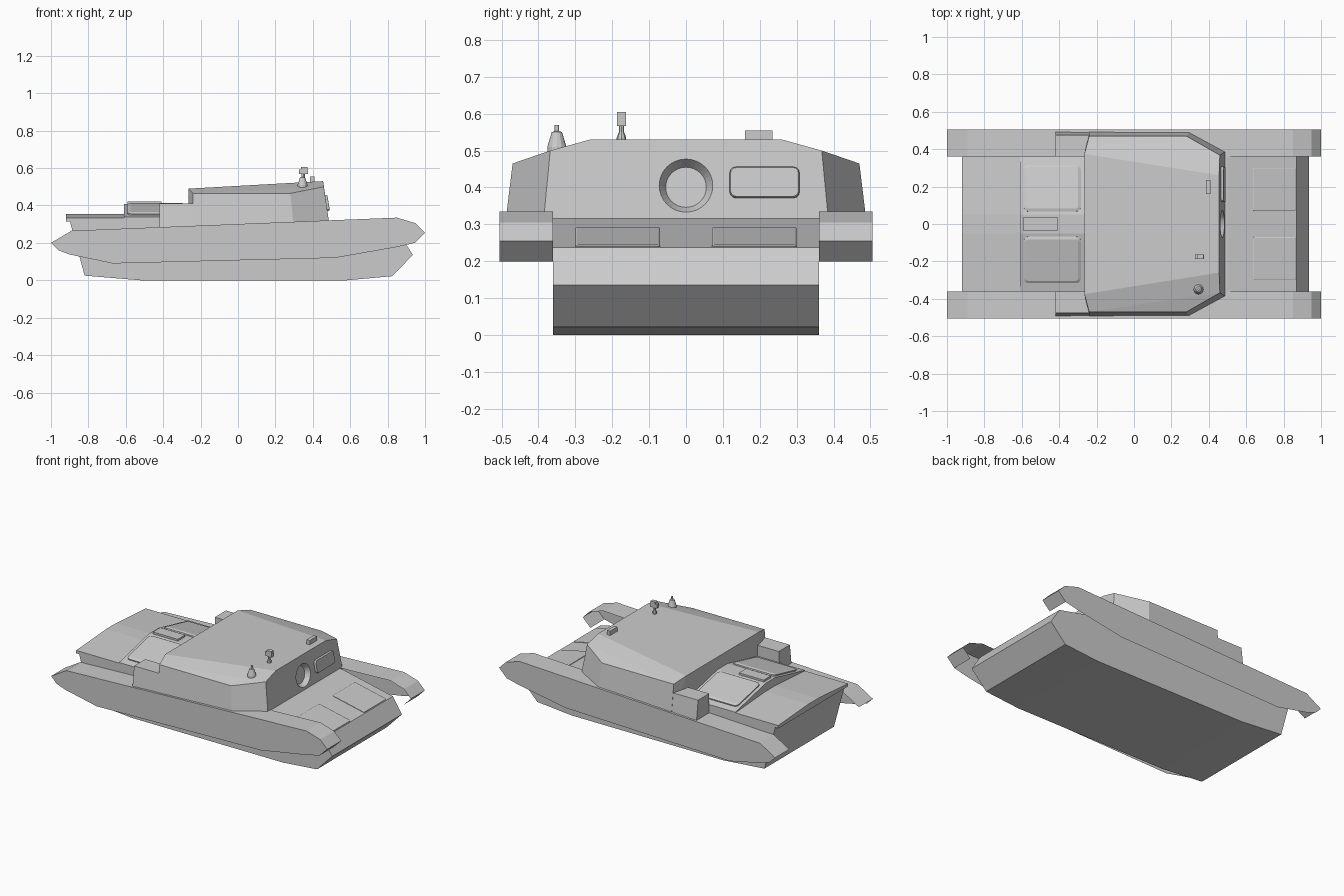
import bpy, bmesh, math
from mathutils import Matrix, Vector

if "Cube" in bpy.data.objects:
    bpy.data.objects.remove(bpy.data.objects["Cube"])


def finish(bm, name, recalc=True):
    if recalc:
        bmesh.ops.recalc_face_normals(bm, faces=bm.faces[:])
    me = bpy.data.meshes.new(name)
    bm.to_mesh(me)
    bm.free()
    ob = bpy.data.objects.new(name, me)
    bpy.context.collection.objects.link(ob)
    return ob


def mirror_y(pts):
    return pts + [(x, -y, z) for x, y, z in pts]


def convex(name, pts):
    bm = bmesh.new()
    for p in pts:
        bm.verts.new(p)
    bmesh.ops.convex_hull(bm, input=bm.verts[:])
    bmesh.ops.dissolve_limit(bm, angle_limit=0.02, verts=bm.verts[:], edges=bm.edges[:])
    return finish(bm, name)


def prism(name, section, direction):
    """Closed solid: a 3D outline swept along direction."""
    bm = bmesh.new()
    f = bm.faces.new([bm.verts.new(p) for p in section])
    ext = bmesh.ops.extrude_face_region(bm, geom=[f], use_keep_orig=True)
    bmesh.ops.translate(bm, vec=direction,
                        verts=[v for v in ext['geom'] if isinstance(v, bmesh.types.BMVert)])
    return finish(bm, name)


def plate(name, sx, sy, h, r, inset, mat):
    """Rounded plate with sloping rim, standing on its local z = 0."""
    bm = bmesh.new()
    rings = []
    for z, d in ((0, 0), (h * .6, 0), (h, inset)):
        ring = []
        for k, (cx, cy) in enumerate(((1, 1), (-1, 1), (-1, -1), (1, -1))):
            for i in range(4):
                a = math.pi / 2 * (k + i / 3)
                ring.append(bm.verts.new((cx * (sx / 2 - r) + (r - d) * math.cos(a),
                                          cy * (sy / 2 - r) + (r - d) * math.sin(a), z)))
        rings.append(ring)
    for lo, hi in zip(rings, rings[1:]):
        for i in range(16):
            j = (i + 1) % 16
            bm.faces.new((lo[i], lo[j], hi[j], hi[i]))
    bm.faces.new(rings[0])
    bm.faces.new(rings[-1])
    bm.transform(mat)
    return finish(bm, name)


def box(name, x0, x1, y0, y1, z0, z1):
    return convex(name, [(x, y, z) for x in (x0, x1) for y in (y0, y1) for z in (z0, z1)])


def lathe(name, profile, x, y, n=12):
    bm = bmesh.new()
    rings = [[bm.verts.new((x + r * math.cos(2 * math.pi * i / n),
                            y + r * math.sin(2 * math.pi * i / n), z)) for i in range(n)]
             for r, z in profile]
    for lo, hi in zip(rings, rings[1:]):
        for i in range(n):
            bm.faces.new((lo[i], lo[(i + 1) % n], hi[(i + 1) % n], hi[i]))
    bm.faces.new(rings[0])
    bm.faces.new(rings[-1])
    return finish(bm, name)


# hull tub between the track guards
hull = [(-.82, .025), (-.52, 0), (.58, 0), (.825, .022), (.935, .136),
        (.87, .237), (.5, .317), (-.60, .32), (-.90, .32)]
prism('hull', [(x, -.36, z) for x, z in hull], (0, .72, 0))

# crowned rear deck and gabled engine deck
prism('rear_deck', [(-.92, y, z) for y, z in
      ((-.36, .315), (.36, .315), (.36, .334), (.05, .355), (-.05, .355), (-.36, .334))],
      (.33, 0, 0))
prism('engine_deck', [(-.61, y, z) for y, z in
      ((-.36, .31), (.36, .31), (.36, .338), (.05, .408), (-.05, .408), (-.36, .338))],
      (.37, 0, 0))

# track guards: folded top sheet with an outer skirt
guard = [(.945, .2), (1, .255), (.95, .305), (.85, .335), (-.89, .265), (-1, .2)]
skirt = [(-.96, .16), (-.9, .138), (-.67, .09), (.52, .12), (.85, .178)]
for s, side in ((1, 'left'), (-1, 'right')):
    bm = bmesh.new()
    outer = [bm.verts.new((x, s * .505, z)) for x, z in guard]
    inner = [bm.verts.new((x, s * .36, z)) for x, z in guard]
    for i in range(len(guard) - 1):
        bm.faces.new((outer[i], outer[i + 1], inner[i + 1], inner[i]))
    bm.faces.new(outer + [bm.verts.new((x, s * .505, z)) for x, z in skirt])
    bm.normal_update()
    if bm.faces[:][-1].normal.y * s < 0:
        bmesh.ops.reverse_faces(bm, faces=bm.faces[:])
    finish(bm, side + '_track_guard', recalc=False)

    # stowage box beside the engine deck
    convex(side + '_side_box', [(x, s * y, z) for x in (-.42, -.2)
           for y, z in ((.36, .26), (.36, .41), (.475, .41), (.494, .26))])

    # engine hatch pad lying on the gable slope
    tilt = math.atan2(.07, .31)
    plate(side + '_engine_hatch', .305, .255, .016, .025, .014,
          Matrix.Translation((-.437, s * .19, .374)) @ Matrix.Rotation(-s * tilt, 4, 'X'))

    # panel on the sloping nose
    plate(side + '_nose_panel', .235, .23, .006, .008, .004,
          Matrix.Translation((.75, s * .185, .263)) @ Matrix.Rotation(.213, 4, 'Y'))

box('engine_deck_ridge_box', -.59, -.41, -.038, .038, .38, .42)

# turret house
turret = convex('turret', mirror_y([
    (-.265, .385, .26), (-.24, .495, .26), (.3, .495, .26), (.494, .391, .26),
    (-.265, .375, .49), (-.24, .47, .465), (.28, .47, .465), (.459, .368, .5),
    (.29, .26, .521), (.455, .26, .53)]))

# round recess in the turret front
face_rot = Matrix.Rotation(math.radians(81.5), 4, 'Y')
bm = bmesh.new()
bmesh.ops.create_cone(bm, cap_ends=True, segments=32, radius1=.055, radius2=.091, depth=.06,
                      matrix=Matrix.Translation((.4735, 0, .405)) @ face_rot)
cutter = finish(bm, 'recess_cutter')
cutter.hide_render = True
cutter.hide_set(True)
mod = turret.modifiers.new('recess', 'BOOLEAN')
mod.object = cutter
mod.solver = 'EXACT'

# raised panel on the turret front
plate('front_panel', .085, .19, .014, .018, .003,
      Matrix.Translation((.4705, .213, .413)) @ face_rot)

# roof fittings
box('roof_block', .385, .408, .16, .235, .51, .555)
lathe('sight_post', [(.013, .51), (.013, .535), (.007, .55), (.007, .568)], .35, -.175, 8)
box('sight_head', .325, .375, -.187, -.163, .567, .592)
box('sight_cap', .338, .372, -.187, -.163, .585, .605)
lathe('antenna_base', [(.026, .485), (.026, .51), (.014, .55), (.006, .553), (.006, .57)],
      .345, -.35)
